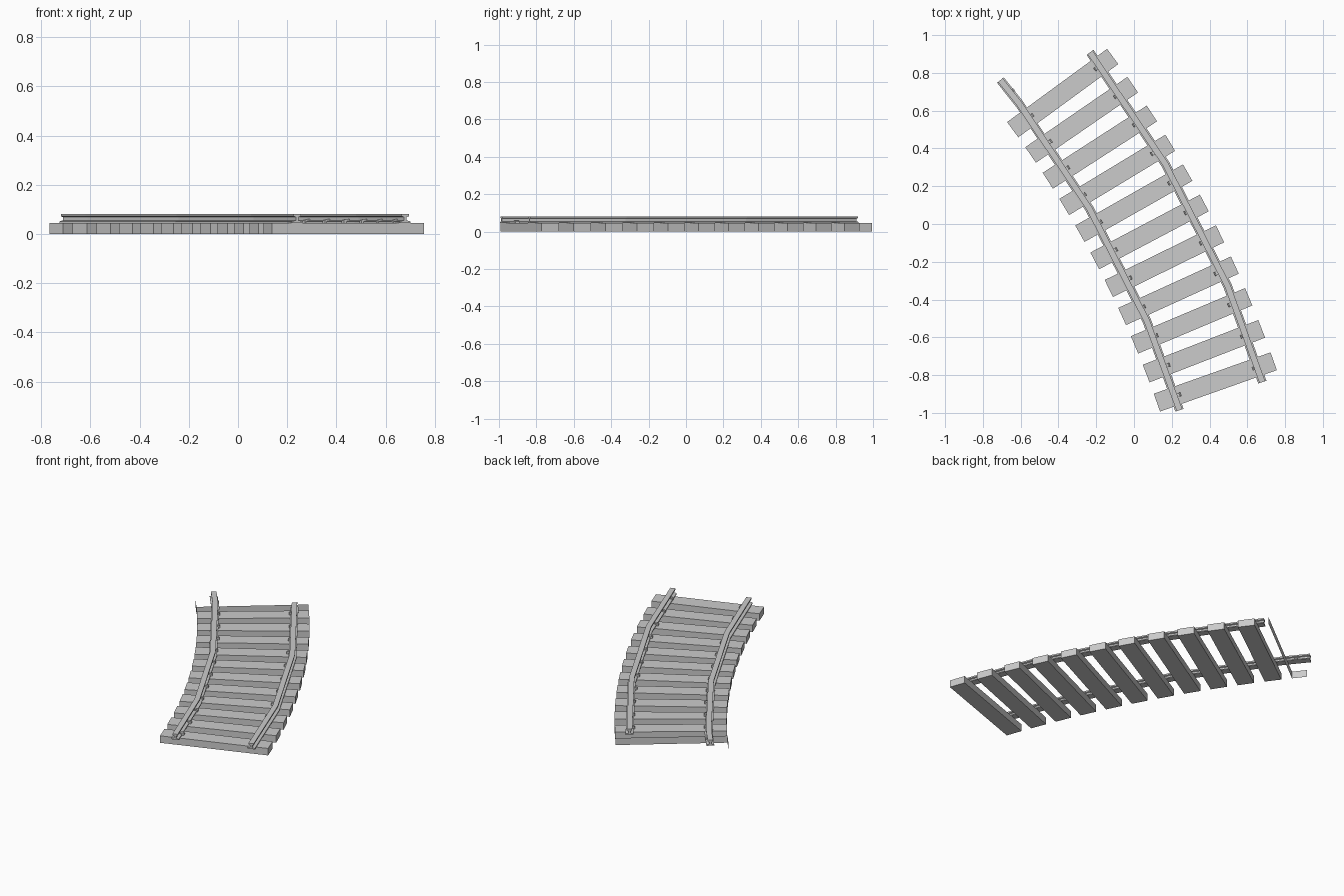
import bpy, bmesh
from math import radians, cos, sin

if "Cube" in bpy.data.objects:
    bpy.data.objects.remove(bpy.data.objects["Cube"])

# The track follows a circular arc about this centre
CX, CY, R = -5.183, -2.824, 5.955
A0, STEP, COUNT = 19.5, 1.67, 11
HALF_LEN, HALF_WID, TOP = 0.328, 0.05, 0.045


def place(a, r, t, z):
    """Point at arc angle a, radius r, shifted t along the track."""
    c, s = cos(radians(a)), sin(radians(a))
    return (CX + r * c - t * s, CY + r * s + t * c, z)


def make(name, verts, faces, closed=True):
    me = bpy.data.meshes.new(name)
    me.from_pydata(verts, [], faces)
    if closed:
        bm = bmesh.new()
        bm.from_mesh(me)
        bmesh.ops.recalc_face_normals(bm, faces=bm.faces)
        bm.to_mesh(me)
        bm.free()
    ob = bpy.data.objects.new(name, me)
    bpy.context.collection.objects.link(ob)
    return ob


def sweep(name, sections):
    """Skin matching closed sections and cap both ends."""
    n, m = len(sections[0]), len(sections)
    verts = [p for s in sections for p in s]
    faces = [(i * n + j, i * n + (j + 1) % n, (i + 1) * n + (j + 1) % n, (i + 1) * n + j)
             for i in range(m - 1) for j in range(n)]
    faces += [tuple(range(n)), tuple(range((m - 1) * n, m * n))]
    return make(name, verts, faces)


# Sleepers
for k in range(COUNT):
    a = A0 + k * STEP
    sweep(f"sleeper_{k + 1}", [
        [place(a, R + u, t, z) for t, z in
         ((-HALF_WID, 0), (HALF_WID, 0), (HALF_WID, TOP), (-HALF_WID, TOP))]
        for u in (-HALF_LEN, HALF_LEN)])

# Open last sleeper: only the near long side and the left end exist
a = A0 + COUNT * STEP
path = ((HALF_LEN, -HALF_WID), (-HALF_LEN, -HALF_WID), (-HALF_LEN, HALF_WID - 0.01))
make("cut_sleeper", [place(a, R + u, t, z) for u, t in path for z in (0, TOP)],
     [(0, 1, 3, 2), (2, 3, 5, 4)], closed=False)

# Rails: I-shaped section swept over a few straight chords
half = [(0.023, 0.045), (0.023, 0.051), (0.006, 0.055),
        (0.006, 0.069), (0.016, 0.072), (0.016, 0.081)]
profile = half + [(-x, z) for x, z in reversed(half)]
rails = {
    "left_rail": [(18.72, 5.727), (23.75, 5.737), (30.43, 5.737), (37.1, 5.737), (38.7, 5.735)],
    "right_rail": [(18.72, 6.190), (23.75, 6.203), (30.43, 6.203), (37.02, 6.200)],
}
for name, pts in rails.items():
    sweep(name, [[place(a, r + x, 0, z) for x, z in profile] for a, r in pts])

# Rail clips on the inner side of each rail, one per sleeper
clip = [(0.006, 0.045), (0.031, 0.045), (0.031, 0.054), (0.024, 0.060), (0.006, 0.060)]
for side, r, sign, n in (("left", 5.730, 1, COUNT + 1), ("right", 6.195, -1, COUNT)):
    for k in range(n):
        a = A0 + k * STEP
        sweep(f"{side}_clip_{k + 1}", [[place(a, r + sign * x, t, z) for x, z in clip]
                                       for t in (-0.01, 0.01)])
